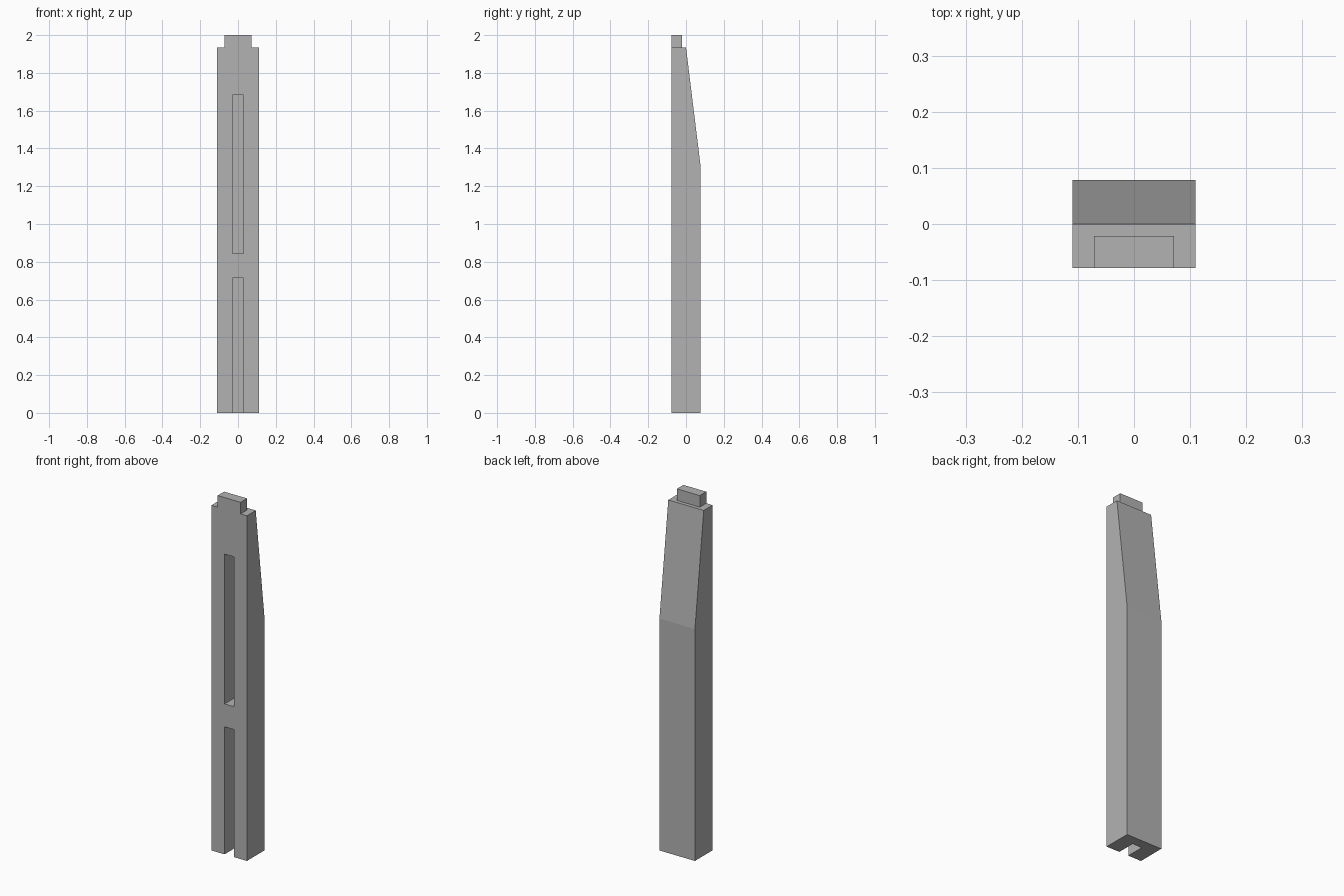
import bpy
import bmesh

cube = bpy.data.objects.get("Cube")
if cube:
    bpy.data.objects.remove(cube, do_unlink=True)

HALF_W, HALF_D = 0.11, 0.078
SHOULDER, TOP = 1.935, 2.0

grey = bpy.data.materials.new("plain grey")
grey.use_nodes = True
colour = (0.45, 0.45, 0.45, 1)
grey.diffuse_color = colour
grey.node_tree.nodes["Principled BSDF"].inputs["Base Color"].default_value = colour


def extrude_profile(name, profile, half_width):
    """Extrude a (y, z) outline evenly to both sides along x."""
    bm = bmesh.new()
    face = bm.faces.new([bm.verts.new((-half_width, y, z)) for y, z in profile])
    moved = bmesh.ops.extrude_face_region(bm, geom=[face])["geom"]
    verts = [v for v in moved if isinstance(v, bmesh.types.BMVert)]
    bmesh.ops.translate(bm, vec=(2 * half_width, 0, 0), verts=verts)
    bmesh.ops.recalc_face_normals(bm, faces=bm.faces)
    mesh = bpy.data.meshes.new(name)
    bm.to_mesh(mesh)
    bm.free()
    mesh.materials.append(grey)
    obj = bpy.data.objects.new(name, mesh)
    bpy.context.collection.objects.link(obj)
    return obj


def box_profile(y0, y1, z0, z1):
    return [(y0, z0), (y1, z0), (y1, z1), (y0, z1)]


def boolean(target, other, operation):
    """Apply a boolean and discard the helper object."""
    other.hide_render = True
    mod = target.modifiers.new(operation.lower(), "BOOLEAN")
    mod.object, mod.operation, mod.solver = other, operation, "EXACT"
    bpy.context.view_layer.objects.active = target
    bpy.ops.object.modifier_apply(modifier=mod.name)
    bpy.data.objects.remove(other, do_unlink=True)


# Post with a tapered back
post = extrude_profile("post", [(-HALF_D, 0), (HALF_D, 0), (HALF_D, 1.3),
                                (0, SHOULDER), (-HALF_D, SHOULDER)], HALF_W)

# Tenon on top, flush with the front
tenon = extrude_profile("tenon", box_profile(-HALF_D, -0.021, SHOULDER - 0.05, TOP), 0.071)
boolean(post, tenon, "UNION")

# Front grooves: the lower one is open at the foot
for bottom, top in ((-0.1, 0.715), (0.843, 1.683)):
    cutter = extrude_profile("groove_cutter", box_profile(-0.2, 0.024, bottom, top), 0.029)
    boolean(post, cutter, "DIFFERENCE")
